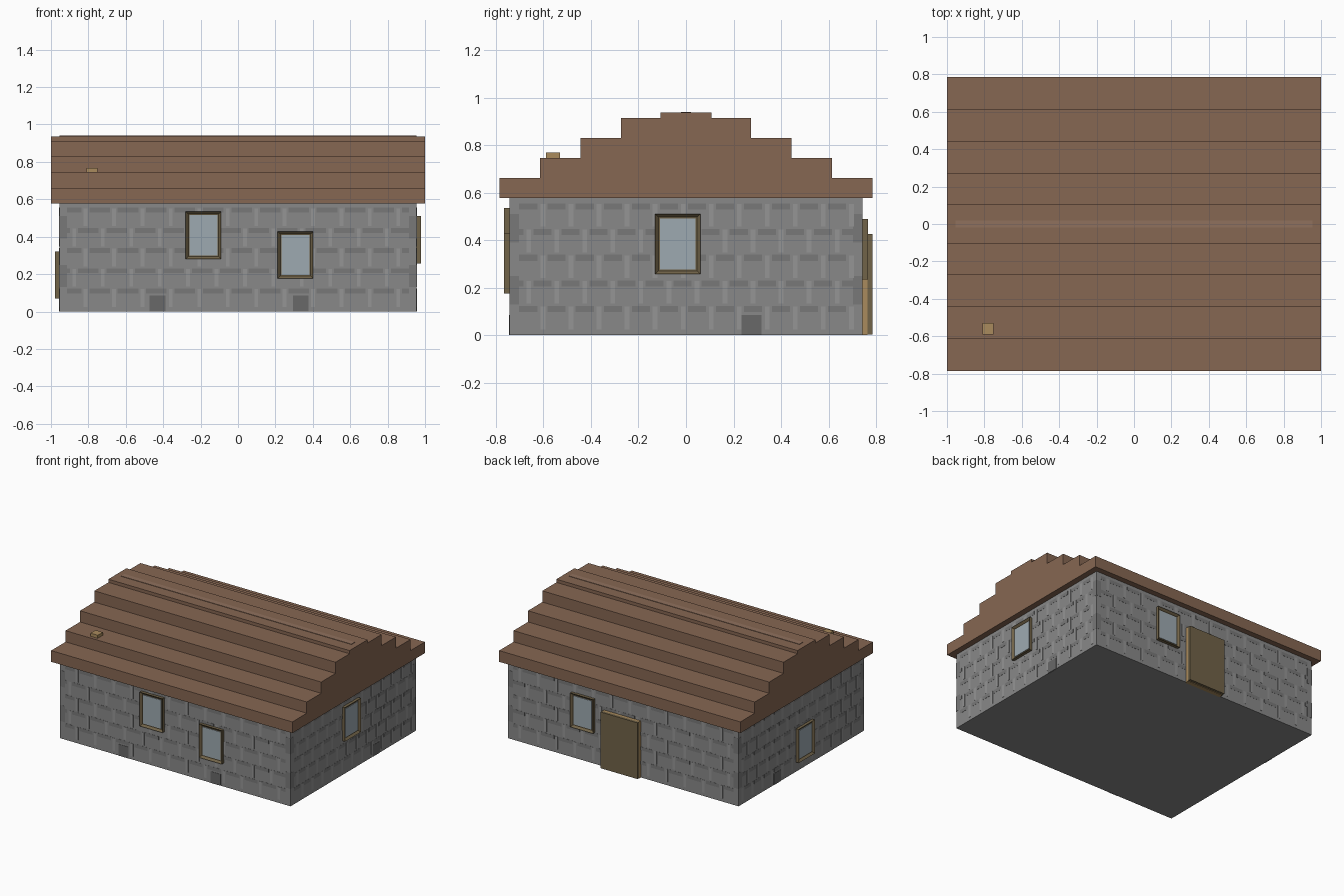
import bpy, bmesh

if "Cube" in bpy.data.objects:
    bpy.data.objects.remove(bpy.data.objects["Cube"])

HX, HY, WALL_TOP = 0.955, 0.742, 0.577


def material(name, rgb):
    m = bpy.data.materials.new(name)
    m.diffuse_color = (*rgb, 1)
    m.use_nodes = True
    m.node_tree.nodes["Principled BSDF"].inputs["Base Color"].default_value = m.diffuse_color
    return m


STONE = material("stone", (0.25, 0.25, 0.25))
DARK = material("dark_stone", (0.19, 0.19, 0.19))
DEEP = material("deep_stone", (0.14, 0.14, 0.14))
LIGHT = material("light_stone", (0.30, 0.30, 0.30))
ROOF = material("roof_wood", (0.24, 0.135, 0.085))
RIDGE = material("ridge_wood", (0.28, 0.165, 0.11))
WOOD = material("frame_wood", (0.165, 0.125, 0.065))
TAN = material("tan_wood", (0.40, 0.26, 0.11))
GLASS = material("glass", (0.34, 0.40, 0.44))


def finish(name, bm, mat):
    bmesh.ops.recalc_face_normals(bm, faces=bm.faces)
    me = bpy.data.meshes.new(name)
    bm.to_mesh(me)
    bm.free()
    me.materials.append(mat)
    ob = bpy.data.objects.new(name, me)
    bpy.context.collection.objects.link(ob)
    return ob


def add_box(bm, x, y, z):
    vs = bmesh.ops.create_cube(bm, size=1)["verts"]
    for v in vs:
        for i, (a, b) in enumerate((x, y, z)):
            v.co[i] = (a + b) / 2 + v.co[i] * (b - a)


def boxes(name, items, mat):
    bm = bmesh.new()
    for it in items:
        add_box(bm, *it)
    return finish(name, bm, mat)


# Box lying on a wall: u runs along the wall, depth d points outwards
def on_wall(side, u, z, d, inner=-0.01):
    half = HY if side in ("front", "back") else HX
    sign = -1 if side in ("front", "left") else 1
    out = tuple(sorted((sign * (half + inner), sign * (half + d))))
    return (u, out, z) if side in ("front", "back") else (out, u, z)


NORMAL = {"front": (0, -1, 0), "back": (0, 1, 0), "left": (-1, 0, 0), "right": (1, 0, 0)}


# Window: box with a recessed front, and a pane set in the recess
def window(name, side, u, z, bar=0.02, depth=0.023):
    bm = bmesh.new()
    add_box(bm, *on_wall(side, u, z, depth))
    bm.normal_update()
    n = NORMAL[side]
    face = max(bm.faces, key=lambda f: sum(a * b for a, b in zip(f.normal, n)))
    bmesh.ops.inset_region(bm, faces=[face], thickness=bar)
    for v in face.verts:
        for i in range(3):
            v.co[i] -= n[i] * 0.015
    finish(name + "_frame", bm, WOOD)
    boxes(name + "_pane", [on_wall(side, (u[0] + bar, u[1] - bar),
                                   (z[0] + bar, z[1] - bar), 0.012)], GLASS)


# Solid wall body
boxes("walls", [((-HX, HX), (-HY, HY), (0, WALL_TOP))], STONE)

# Stone courses, joints and corner stones on each wall
for side in NORMAL:
    half = HX if side in ("front", "back") else HY
    span = half - 0.04
    step = 0.152 if half == HX else 0.118
    dark, light, corner = [], [], []
    for row in range(5):
        zc = 0.11 + 0.108 * row
        u = -span + (0.03 if row % 2 else 0.09)
        start = -span
        while u < span:
            light.append(on_wall(side, (u, u + 0.02), (zc - 0.085, zc + 0.01), 0.0015))
            dark.append(on_wall(side, (start, u - 0.012), (zc - 0.013, zc + 0.013), 0.001))
            start, u = u + 0.03, u + step
        if start < span:
            dark.append(on_wall(side, (start, span), (zc - 0.013, zc + 0.013), 0.001))
    for z in ((0.13, 0.25), (0.39, 0.51)):
        corner.append(on_wall(side, (-half, -span), z, 0.001))
        corner.append(on_wall(side, (span, half), z, 0.001))
    boxes(side + "_stone_courses", dark, DARK)
    boxes(side + "_stone_joints", light, LIGHT)
    boxes(side + "_corner_stones", corner, DARK)

# Dark base stones
for side, spots in (("front", (-0.43, 0.335)), ("right", (0.275,)), ("left", (0.285,))):
    boxes(side + "_base_stones",
          [on_wall(side, (c - 0.042, c + 0.042), (0, 0.086), 0.002) for c in spots], DEEP)

# Stepped roof, one mirrored profile extruded along x
steps = [(0.785, 0.661), (0.614, 0.745), (0.443, 0.829), (0.273, 0.913), (0.107, 0.937)]
half_profile, low = [], WALL_TOP
for y, top in steps:
    half_profile += [(y, low), (y, top)]
    low = top
profile = half_profile + [(-y, z) for y, z in reversed(half_profile)]
bm = bmesh.new()
end = bm.faces.new([bm.verts.new((-1, y, z)) for y, z in profile])
ext = bmesh.ops.extrude_face_region(bm, geom=[end], use_keep_orig=True)["geom"]
for v in ext:
    if isinstance(v, bmesh.types.BMVert):
        v.co.x = 1
finish("roof", bm, ROOF)
boxes("ridge_strip", [((-HX, HX), (-0.02, 0.02), (0.92, 0.94))], RIDGE)
boxes("roof_block", [((-0.81, -0.75), (-0.59, -0.53), (0.74, 0.768))], TAN)

# Windows
window("front_left_window", "front", (-0.28, -0.09), (0.28, 0.535))
window("front_right_window", "front", (0.212, 0.402), (0.176, 0.428))
window("right_window", "right", (-0.13, 0.06), (0.257, 0.511))
window("left_window", "left", (-0.13, 0.06), (0.07, 0.322))
window("back_window", "back", (0.235, 0.425), (0.235, 0.49))

# Back door: backing board and raised leaf
boxes("door_backing", [on_wall("back", (-0.145, 0.16), (0, 0.425), 0.022)], TAN)
boxes("door_leaf", [on_wall("back", (-0.145, 0.16), (0.004, 0.425), 0.042, 0.022)], WOOD)
